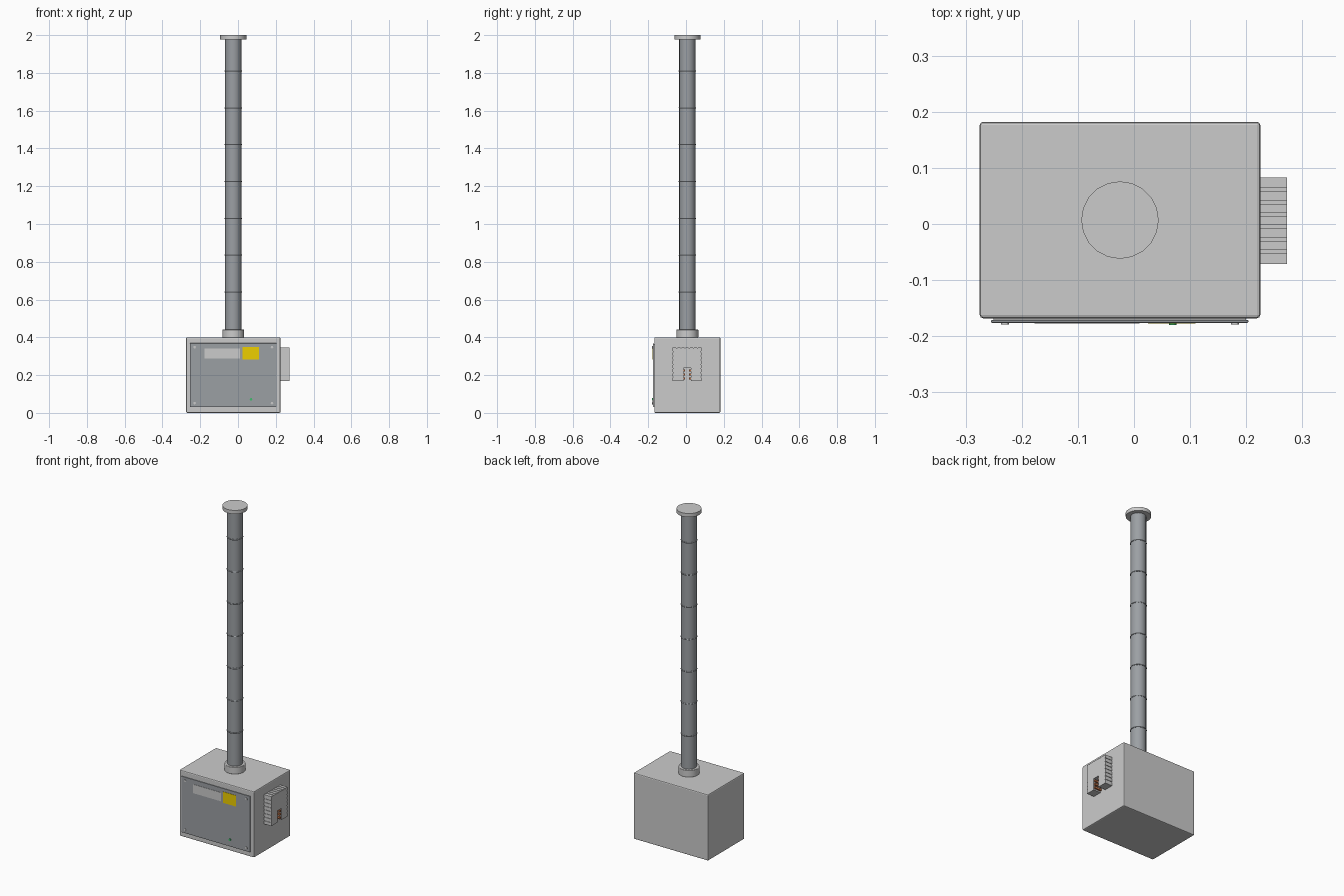
import bpy, math

if "Cube" in bpy.data.objects:
    bpy.data.objects.remove(bpy.data.objects["Cube"])

CX, CY = -0.025, 0.007


def material(name, rgb):
    m = bpy.data.materials.new(name)
    m.diffuse_color = (*rgb, 1)
    m.use_nodes = True
    m.node_tree.nodes["Principled BSDF"].inputs["Base Color"].default_value = m.diffuse_color
    return m


STEEL = material("steel", (0.33, 0.35, 0.37))
YELLOW = material("yellow", (0.85, 0.62, 0.0))
COPPER = material("copper", (0.5, 0.16, 0.06))
GREEN = material("green", (0.05, 0.5, 0.15))


def finish(o, name, mat, bevel=0):
    o.name = name
    if mat:
        o.data.materials.append(mat)
    if bevel:
        b = o.modifiers.new("bevel", 'BEVEL')
        b.width, b.segments = bevel, 2
    return o


# box from min and max corners
def box(name, lo, hi, mat=None, bevel=0):
    bpy.ops.mesh.primitive_cube_add(size=1, location=[(a + b) / 2 for a, b in zip(lo, hi)])
    o = bpy.context.object
    o.scale = [b - a for a, b in zip(lo, hi)]
    bpy.ops.object.transform_apply(location=False, rotation=False, scale=True)
    return finish(o, name, mat, bevel)


def cylinder(name, r, depth, loc, mat=None, rot=(0, 0, 0), sides=20, bevel=0):
    bpy.ops.mesh.primitive_cylinder_add(vertices=sides, radius=r, depth=depth, location=loc, rotation=rot)
    o = bpy.context.object
    bpy.ops.object.shade_smooth_by_angle()
    return finish(o, name, mat, bevel)


# cabinet and door
box("cabinet", (-0.275, -0.168, 0), (0.225, 0.182, 0.4), None, 0.006)
box("door_gasket", (-0.25, -0.172, 0.034), (0.2, -0.166, 0.364))
box("door_panel", (-0.255, -0.176, 0.03), (0.204, -0.171, 0.369), STEEL, 0.002)
box("name_plate", (-0.177, -0.1775, 0.288), (0.01, -0.175, 0.341))
box("warning_plate", (0.025, -0.1775, 0.283), (0.11, -0.175, 0.35), YELLOW)

# door screws and indicator lamp
FACE = (math.pi / 2, 0, 0)
for x in (-0.23, 0.18):
    for z in (0.052, 0.348):
        cylinder("door_screw", 0.007, 0.005, (x, -0.177, z), None, FACE, 12)
cylinder("indicator_lamp", 0.007, 0.006, (0.069, -0.177, 0.072), GREEN, FACE, 12)

# mast with collar, rings and cap
cylinder("mast_collar", 0.058, 0.042, (CX, CY, 0.42), None, bevel=0.002)
cylinder("mast_tube", 0.043, 1.56, (CX, CY, 1.21), STEEL)
for i in range(7):
    bpy.ops.mesh.primitive_torus_add(major_segments=20, minor_segments=6, major_radius=0.043,
                                     minor_radius=0.0035, location=(CX, CY, 0.64 + 0.195 * i))
    bpy.ops.object.shade_smooth_by_angle()
    finish(bpy.context.object, "mast_ring", STEEL)
cylinder("mast_cap", 0.069, 0.022, (CX, CY, 1.989))

# horseshoe connector: notched outline extruded out of the side wall
Y0, Y1, Z0, Z1 = -0.071, 0.083, 0.168, 0.346
NY0, NY1, NZ = -0.014, 0.026, 0.238
STEP = 0.003


def toothed(a, b, pitch=0.0225):
    n = max(1, round(math.dist(a, b) / pitch))
    d = [(b[i] - a[i]) / math.dist(a, b) for i in (0, 1)]
    inward = (-d[1] * STEP, d[0] * STEP)
    seg = math.dist(a, b) / n
    pts = [a]
    for k in range(1, n):
        for off, deep in ((-0.003, 0), (-0.003, 1), (0.003, 1), (0.003, 0)):
            t = seg * k + off
            pts.append((a[0] + d[0] * t + inward[0] * deep, a[1] + d[1] * t + inward[1] * deep))
    return pts


corners = [(Y0, Z0), (NY0, Z0), (NY0, NZ), (NY1, NZ), (NY1, Z0), (Y1, Z0), (Y1, Z1), (Y0, Z1)]
outline = []
for i, c in enumerate(corners):
    nxt = corners[(i + 1) % len(corners)]
    outline += toothed(c, nxt) if i in (5, 6, 7) else [c]
n = len(outline)
verts = [(x, y, z) for x in (0.222, 0.273) for y, z in outline]
faces = [tuple(reversed(range(n))), tuple(range(n, 2 * n))]
faces += [(i, (i + 1) % n, n + (i + 1) % n, n + i) for i in range(n)]
mesh = bpy.data.meshes.new("side_connector")
mesh.from_pydata(verts, [], faces)
bpy.context.collection.objects.link(bpy.data.objects.new("side_connector", mesh))

# copper contacts lining the slot
for z in (0.182, 0.203, 0.224):
    box("copper_contact", (0.226, NY0 - 0.001, z - 0.006), (0.27, NY0 + 0.009, z + 0.006), COPPER)
    box("copper_contact", (0.226, NY1 - 0.009, z - 0.006), (0.27, NY1 + 0.001, z + 0.006), COPPER)
